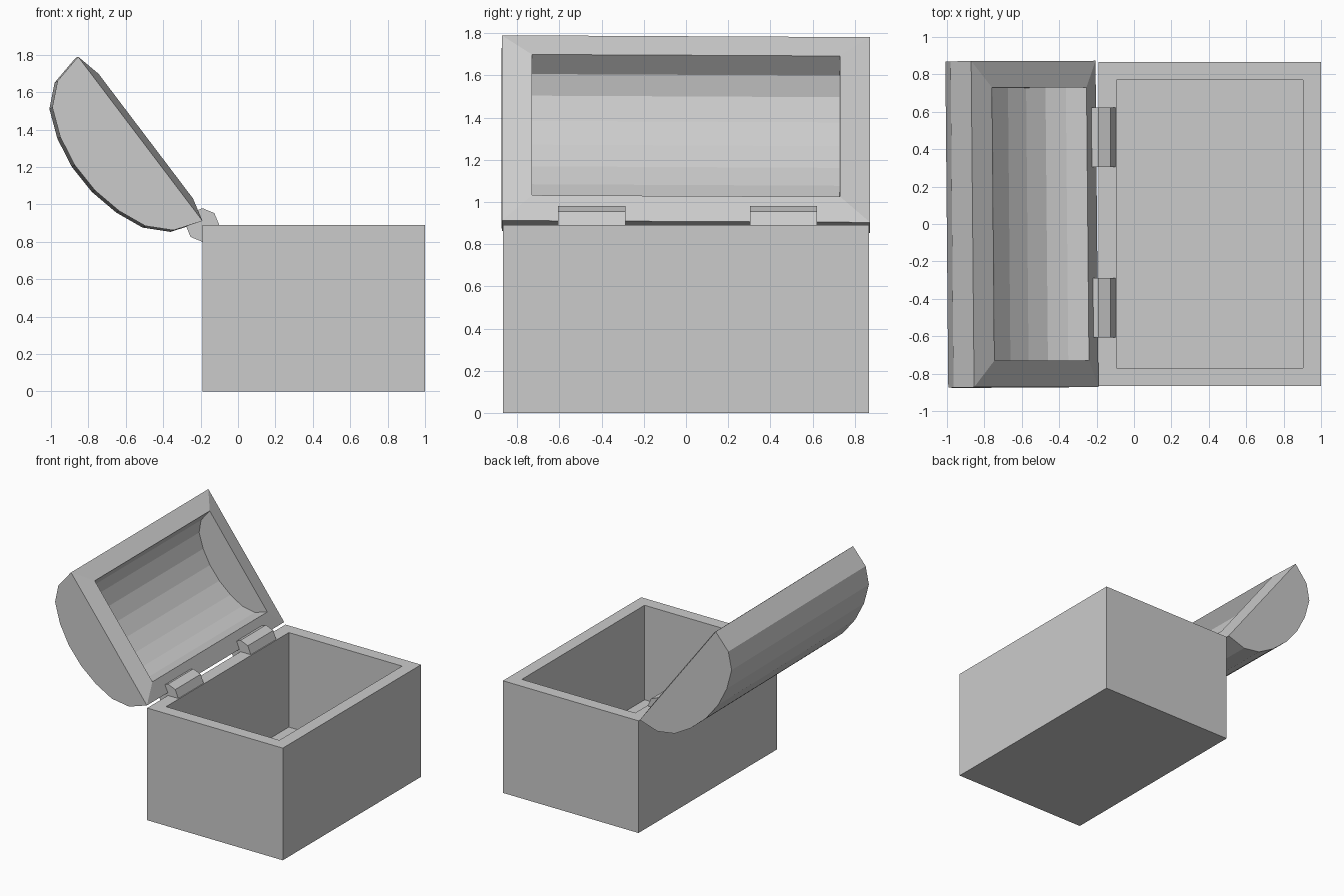
import bpy, bmesh, math
from mathutils import Vector

cube = bpy.data.objects.get("Cube")
if cube:
    bpy.data.objects.remove(cube, do_unlink=True)

grey = bpy.data.materials.new("plain grey")
grey.use_nodes = True
colour = (0.6, 0.6, 0.6, 1)
grey.diffuse_color = colour
grey.node_tree.nodes["Principled BSDF"].inputs["Base Color"].default_value = colour


def make_object(name, bm):
    bmesh.ops.recalc_face_normals(bm, faces=bm.faces)
    mesh = bpy.data.meshes.new(name)
    bm.to_mesh(mesh)
    bm.free()
    mesh.materials.append(grey)
    obj = bpy.data.objects.new(name, mesh)
    bpy.context.collection.objects.link(obj)
    return obj


def loop_at(bm, profile, y):
    return [bm.verts.new((x, y, z)) for x, z in profile]


def skin(bm, a, b, closed):
    """Join two profile loops with quads."""
    for i in range(len(a) if closed else len(a) - 1):
        j = (i + 1) % len(a)
        bm.faces.new((a[i], a[j], b[j], b[i]))


# Chest body: block with the top inset and pushed down
LEFT, RIGHT, HALF, TOP = -0.19, 1.0, 0.867, 0.89
WALL, FLOOR = 0.138, 0.14
bm = bmesh.new()
bmesh.ops.create_cube(bm, size=1)
for v in bm.verts:
    v.co.x = LEFT if v.co.x < 0 else RIGHT
    v.co.y *= 2 * HALF
    v.co.z = 0 if v.co.z < 0 else TOP
top = max(bm.faces, key=lambda f: f.calc_center_median().z)
bmesh.ops.inset_individual(bm, faces=[top], thickness=WALL)
pit = bmesh.ops.extrude_face_region(bm, geom=[top])["geom"]
bm.faces.remove(top)
for v in pit:
    if isinstance(v, bmesh.types.BMVert):
        v.co.z = FLOOR
make_object("chest_body", bm)

# Open lid: arched shell whose rim slopes up to the opening
outer = [(-0.855, 1.79), (-0.965, 1.66), (-0.993, 1.52), (-0.95, 1.36),
         (-0.873, 1.21), (-0.765, 1.075), (-0.635, 0.965), (-0.495, 0.885),
         (-0.345, 0.862), (-0.19, 0.912)]
start, end = Vector(outer[0]), Vector(outer[-1])
chord = end - start
along = chord.normalized()
out = Vector((-along.y, along.x))
open_start, open_len, depth = Vector((-0.745, 1.70)), 0.76, 0.70
inner = []
for p in outer:
    d = Vector(p) - start
    q = open_start + along * d.dot(along) * open_len + out * d.dot(out) * depth
    inner.append((q.x, q.y))

bm = bmesh.new()
of, ob = loop_at(bm, outer, -0.872), loop_at(bm, outer, 0.872)
inf, inb = loop_at(bm, inner, -0.73), loop_at(bm, inner, 0.73)
skin(bm, of, ob, False)
skin(bm, inf, inb, False)
for loop in (of, ob, inf, inb):
    bm.faces.new(loop)
rim_out = [of[0], of[-1], ob[-1], ob[0]]
rim_in = [inf[0], inf[-1], inb[-1], inb[0]]
skin(bm, rim_out, rim_in, True)
# The lid hangs very slightly askew
for v in bm.verts:
    x, y, z = v.co
    v.co.x = x - 0.009 * (y + HALF)
    v.co.z = z - 0.005 * (y + HALF)
    v.co.y = y + 0.009 * (x + 0.5) + 0.005 * (z - 1.3)
make_object("lid", bm)

# Hinges: eight-sided barrels on the back edge
RADIUS, SIDES = 0.09, 8
ring = [(LEFT + RADIUS * math.cos(math.tau * i / SIDES),
         TOP + RADIUS * math.sin(math.tau * i / SIDES)) for i in range(SIDES)]
for name, y in (("front_hinge", -0.447), ("back_hinge", 0.463)):
    bm = bmesh.new()
    a, b = loop_at(bm, ring, y - 0.159), loop_at(bm, ring, y + 0.159)
    skin(bm, a, b, True)
    bm.faces.new(a)
    bm.faces.new(b)
    make_object(name, bm)
